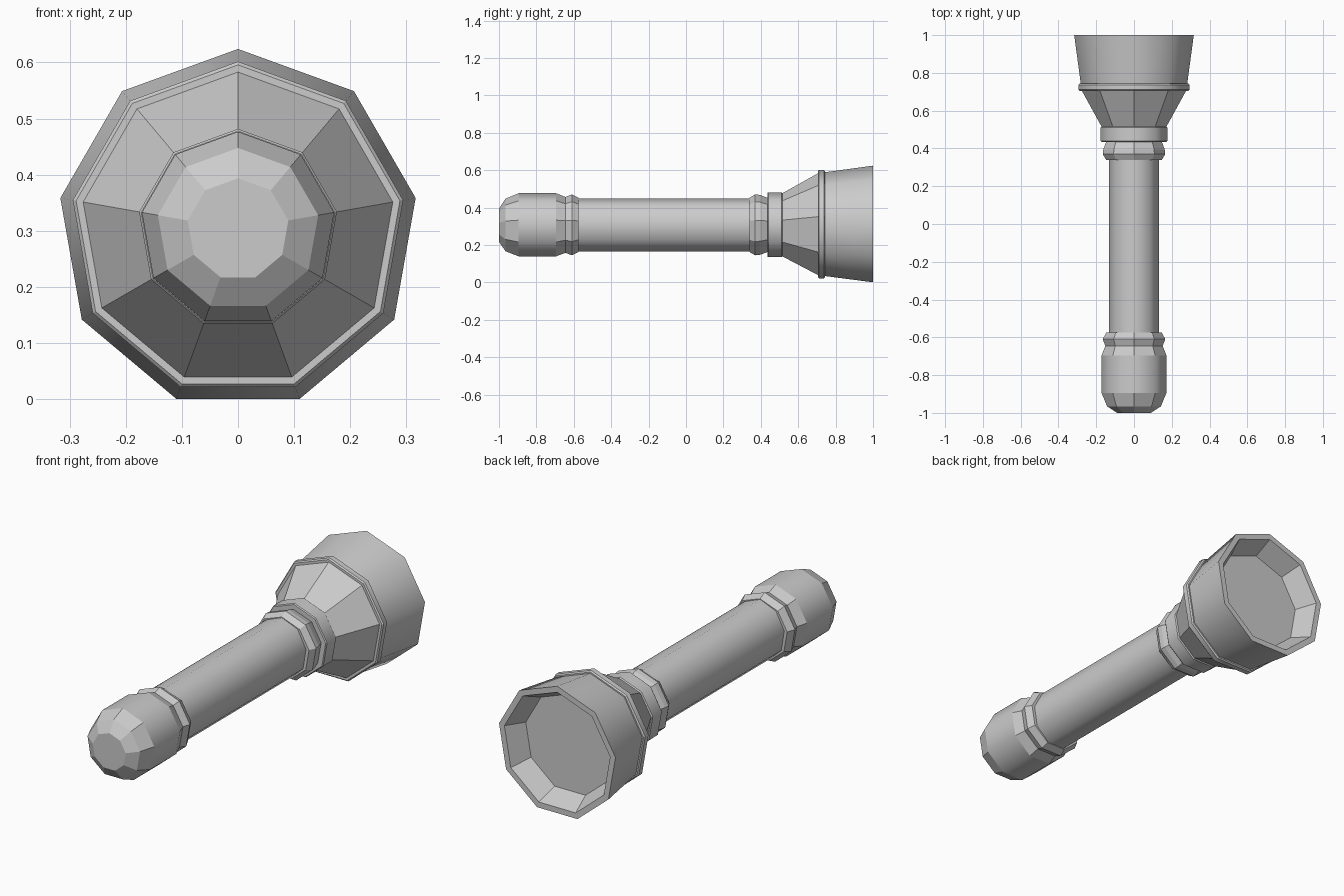
import bpy, bmesh, math

if "Cube" in bpy.data.objects:
    bpy.data.objects.remove(bpy.data.objects["Cube"])

SIDES = 9
AXIS_Z = 0.3025


def lathe(name, profile, x_scale=1.0):
    """Nine-sided solid along y; profile rows are (y, radius, smooth band after it)."""
    bm = bmesh.new()
    rings = []
    for y, r, _ in profile:
        ring = []
        for i in range(SIDES):
            a = 2 * math.pi * i / SIDES
            ring.append(bm.verts.new((r * math.sin(a) * x_scale, y,
                                      AXIS_Z + r * math.cos(a))))
        rings.append(ring)
    for k in range(len(rings) - 1):
        for i in range(SIDES):
            j = (i + 1) % SIDES
            f = bm.faces.new((rings[k][i], rings[k][j],
                              rings[k + 1][j], rings[k + 1][i]))
            f.smooth = profile[k][2]
    bm.faces.new(rings[0])
    bm.faces.new(rings[-1])
    bmesh.ops.recalc_face_normals(bm, faces=bm.faces)
    # edges running around the axis stay sharp
    for ring in rings:
        for i in range(SIDES):
            e = bm.edges.get((ring[i], ring[(i + 1) % SIDES]))
            if e:
                e.smooth = False
    mesh = bpy.data.meshes.new(name)
    bm.to_mesh(mesh)
    bm.free()
    obj = bpy.data.objects.new(name, mesh)
    bpy.context.collection.objects.link(obj)
    return obj


# rounded tail cap
lathe("tail_cap", [(-1.0, 0.091, False), (-0.965, 0.145, False),
                   (-0.895, 0.174, True), (-0.695, 0.174, False),
                   (-0.64, 0.152, False)])

# bevelled collars at both ends of the handle
lathe("rear_collar", [(-0.65, 0.152, False), (-0.61, 0.168, False),
                      (-0.575, 0.150, False)])
lathe("front_collar", [(0.34, 0.150, False), (0.37, 0.168, False),
                       (0.395, 0.165, False), (0.44, 0.148, False)])

# handle tube
lathe("handle", [(-0.6, 0.147, True), (0.36, 0.147, False)], 0.91)

# neck band and flared neck
lathe("neck", [(0.435, 0.175, False), (0.44, 0.179, True),
               (0.51, 0.179, False), (0.515, 0.174, False),
               (0.71, 0.283, False)])

# raised ring behind the lamp head
lathe("head_ring", [(0.705, 0.293, False), (0.711, 0.299, True),
                    (0.737, 0.299, False), (0.743, 0.293, False)])

# lamp head with recessed reflector and lens
lathe("lamp_head", [(0.735, 0.285, True), (1.0, 0.3215, False),
                    (1.0, 0.292, False), (0.90, 0.245, False)])
